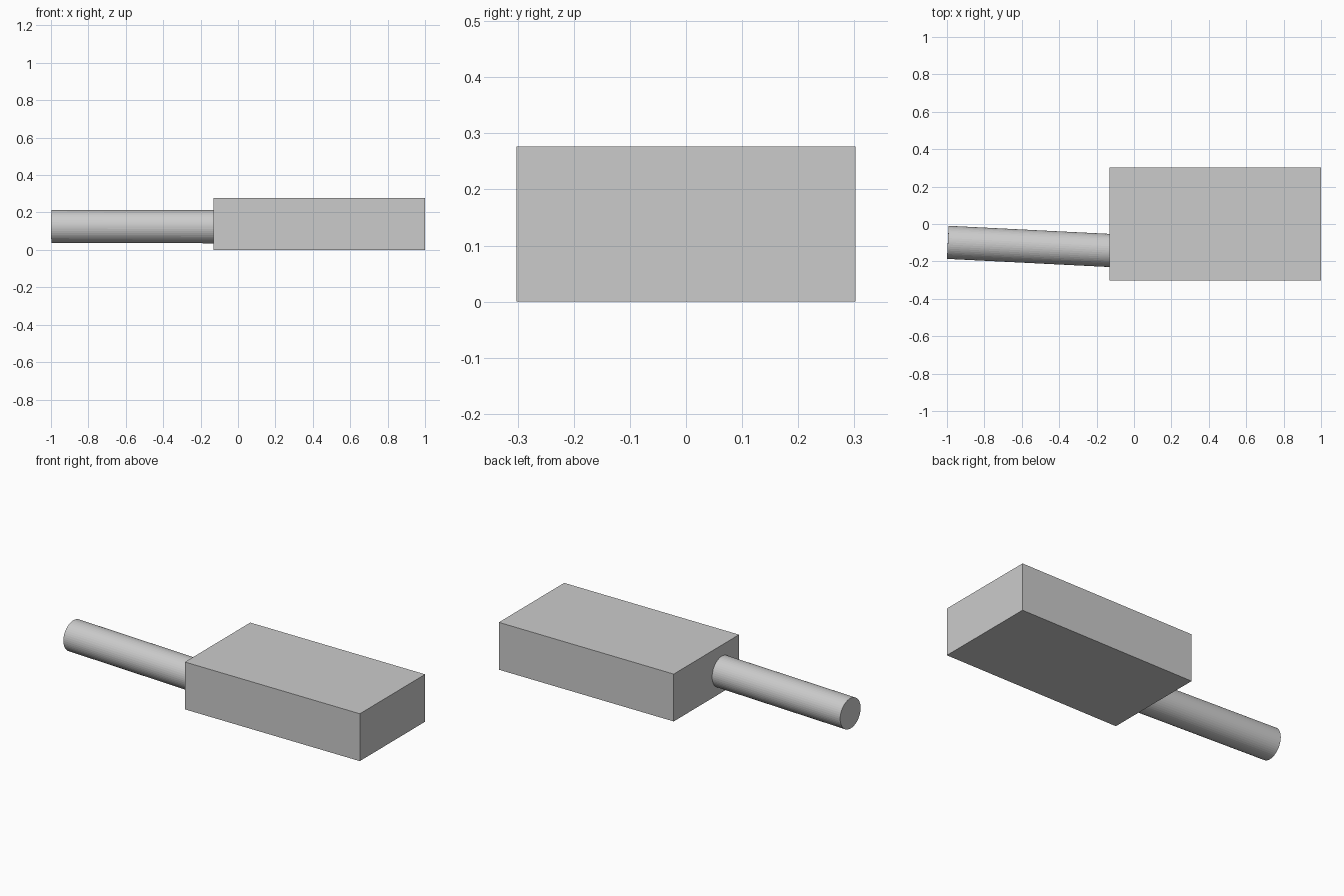
import bpy
from mathutils import Vector

if "Cube" in bpy.data.objects:
    bpy.data.objects.remove(bpy.data.objects["Cube"])

# Rectangular body block
bpy.ops.mesh.primitive_cube_add(size=1, location=(0.434, 0, 0.1385))
body = bpy.context.object
body.name = "body_block"
body.scale = (1.132, 0.604, 0.277)
bpy.ops.object.transform_apply(location=False, rotation=False, scale=True)

# Round handle, slightly skewed, its inner end just inside the block
start = Vector((-0.9955, -0.098, 0.125))
end = Vector((-0.12, -0.142, 0.124))
axis = end - start
bpy.ops.mesh.primitive_cylinder_add(vertices=48, radius=0.0885, depth=axis.length,
                                    location=(start + end) / 2,
                                    rotation=axis.to_track_quat('Z', 'Y').to_euler())
bpy.context.object.name = "handle"
